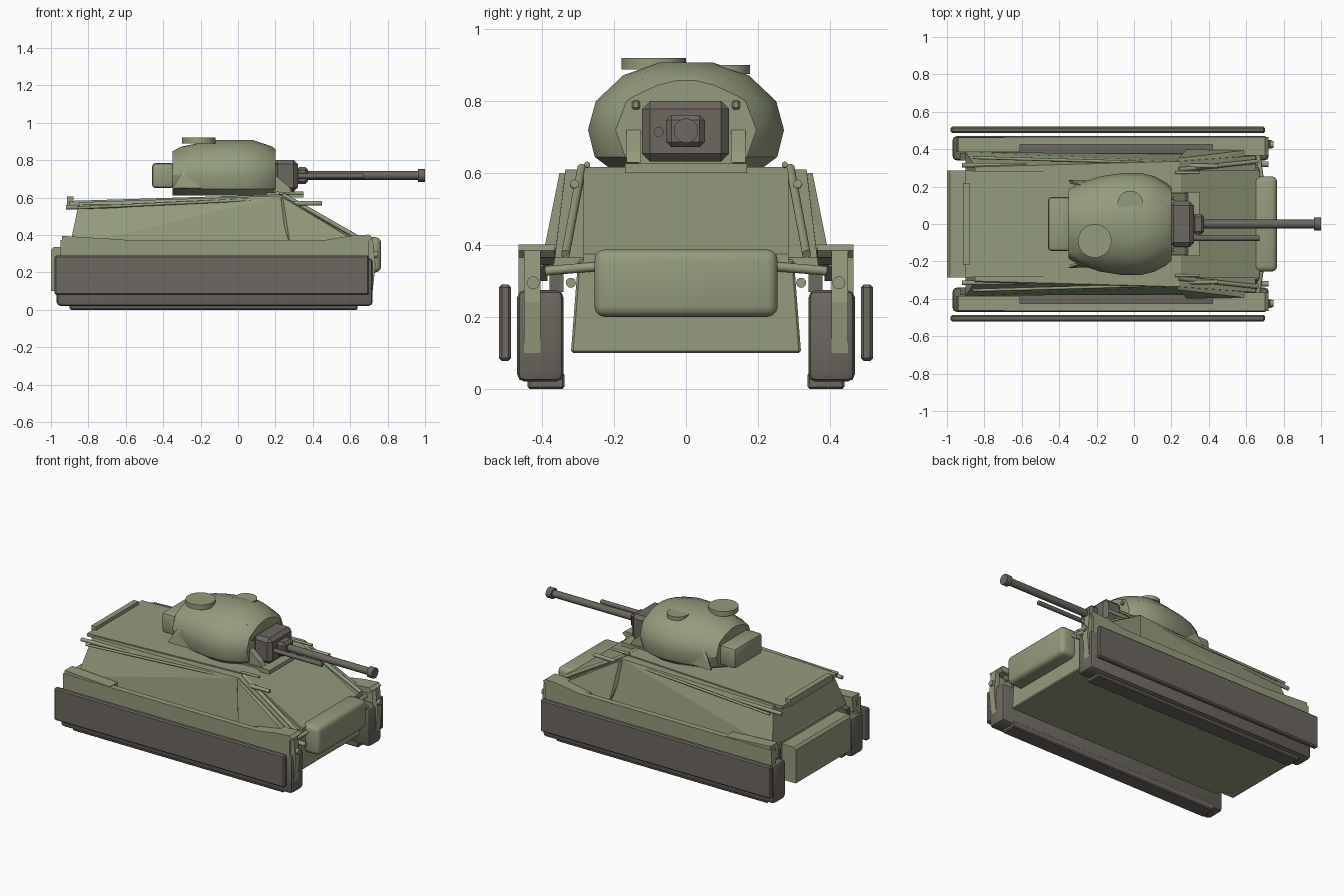
import bpy, bmesh, math
from mathutils import Vector

if "Cube" in bpy.data.objects:
    bpy.data.objects.remove(bpy.data.objects["Cube"])


def mat(name, rgb):
    m = bpy.data.materials.new(name)
    m.diffuse_color = (*rgb, 1)
    m.use_nodes = True
    m.node_tree.nodes["Principled BSDF"].inputs["Base Color"].default_value = m.diffuse_color
    return m


GREEN = mat("olive_green", (0.296, 0.332, 0.205))
BROWN = mat("track_brown", (0.150, 0.135, 0.115))


def finish(name, bm, material, smooth=False):
    bmesh.ops.recalc_face_normals(bm, faces=bm.faces)
    me = bpy.data.meshes.new(name)
    bm.to_mesh(me)
    bm.free()
    me.materials.append(material)
    ob = bpy.data.objects.new(name, me)
    bpy.context.collection.objects.link(ob)
    if smooth:
        bpy.ops.object.select_all(action='DESELECT')
        ob.select_set(True)
        bpy.context.view_layer.objects.active = ob
        bpy.ops.object.shade_smooth_by_angle(angle=math.radians(35))
    return ob


def solid(name, pts, material=GREEN, bevel=0, segs=1):
    """Convex solid around a few corner points."""
    bm = bmesh.new()
    for p in pts:
        bm.verts.new(p)
    r = bmesh.ops.convex_hull(bm, input=bm.verts)
    junk = [g for g in r["geom_interior"] + r["geom_unused"] if isinstance(g, bmesh.types.BMVert)]
    bmesh.ops.delete(bm, geom=list(set(junk)), context='VERTS')
    bmesh.ops.dissolve_limit(bm, angle_limit=0.02, verts=bm.verts, edges=bm.edges)
    if bevel:
        bmesh.ops.bevel(bm, geom=bm.edges[:], offset=bevel, segments=segs,
                        profile=0.5, affect='EDGES')
    return finish(name, bm, material, segs > 1)


def box(name, x, y, z, material=GREEN, bevel=0, segs=1):
    return solid(name, [(a, b, c) for a in x for b in y for c in z], material, bevel, segs)


def sym(pts):
    return [(x, s * y, z) for x, y, z in pts for s in (-1, 1)]


def prism(name, profile, y, material=GREEN):
    """XZ profile stretched between two y values."""
    return solid(name, [(x, b, z) for x, z in profile for b in y], material)


def rod(name, a, b, r, material=GREEN, n=16):
    a, b = Vector(a), Vector(b)
    bm = bmesh.new()
    bmesh.ops.create_cone(bm, cap_ends=True, segments=n, radius1=r, radius2=r,
                          depth=(b - a).length)
    bm.transform((b - a).to_track_quat('Z', 'Y').to_matrix().to_4x4())
    bmesh.ops.translate(bm, verts=bm.verts, vec=(a + b) / 2)
    return finish(name, bm, material, True)


# Hull: lower tub, sloped upper body, rear box, rounded nose
solid("lower_hull", sym([(-0.90, 0.32, 0.10), (0.67, 0.32, 0.10), (-0.90, 0.30, 0.36),
                         (0.67, 0.30, 0.36)]), bevel=0.006)
solid("upper_hull", sym([(-0.85, 0.305, 0.575), (0.24, 0.335, 0.61), (-0.90, 0.385, 0.34),
                         (0.65, 0.37, 0.335), (0.65, 0.365, 0.365)]))
prism("glacis_plate", [(0.23, 0.617), (0.25, 0.617), (0.67, 0.375), (0.67, 0.33), (0.30, 0.33),
                       (0.23, 0.5)], (-0.285, 0.285))
prism("rear_box", [(-1.0, 0.10), (-1.0, 0.32), (-0.985, 0.335), (-0.88, 0.335), (-0.88, 0.10)],
      (-0.285, 0.285))
box("nose_box", (0.63, 0.765), (-0.255, 0.255), (0.20, 0.388), GREEN, 0.03, 3)
box("rear_deck_bar", (-0.915, -0.88), (-0.22, 0.22), (0.56, 0.605))
solid("deck_plate", sym([(-0.90, 0.285, 0.56), (-0.90, 0.285, 0.582), (0.24, 0.275, 0.595),
                         (0.24, 0.275, 0.617)]))
box("turret_apron", (0.15, 0.35), (-0.17, 0.17), (0.60, 0.627))

for s, side in ((-1, "right"), (1, "left")):
    def yy(a, b):
        return (s * a, s * b)

    # Running gear
    box(side + "_track", (-0.97, 0.72), yy(0.34, 0.47), (0.02, 0.275), BROWN, 0.022, 2)
    box(side + "_track_sole", (-0.90, 0.64), yy(0.338, 0.44), (0.0, 0.045), BROWN, 0.006)
    box(side + "_skirt", (-0.98, 0.70), yy(0.486, 0.52), (0.078, 0.29), BROWN, 0.008)
    # Fenders: long side plate, raised ends, small tail and lamp
    box(side + "_fender_side", (-0.95, 0.70), yy(0.425, 0.465), (0.22, 0.372))
    prism(side + "_rear_fender", [(-0.95, 0.30), (-0.94, 0.395), (-0.61, 0.375), (-0.61, 0.34),
                                  (-0.92, 0.34)], yy(0.385, 0.463))
    prism(side + "_front_fender", [(0.42, 0.365), (0.60, 0.395), (0.70, 0.402), (0.72, 0.385),
                                   (0.70, 0.365), (0.42, 0.345)], yy(0.365, 0.465))
    prism(side + "_fender_tip", [(0.69, 0.39), (0.72, 0.385), (0.735, 0.24), (0.72, 0.10),
                                 (0.705, 0.10)], yy(0.405, 0.45))
    box(side + "_inner_guard", (-0.93, 0.62), yy(0.34, 0.38), (0.27, 0.33), BROWN)
    rod(side + "_lamp", (0.70, s * 0.425, 0.295), (0.745, s * 0.425, 0.295), 0.018)
    rod(side + "_tow_eye", (0.66, s * 0.32, 0.295), (0.72, s * 0.32, 0.295), 0.014)
    rod(side + "_front_bar", (0.68, s * 0.25, 0.34), (0.66, s * 0.39, 0.328), 0.013)
    # Rails and side stiffeners
    rod(side + "_long_rail", (-0.92, s * 0.315, 0.548), (0.45, s * 0.31, 0.57), 0.012)
    rod(side + "_outer_rail", (-0.86, s * 0.355, 0.545), (0.22, s * 0.325, 0.595), 0.008)
    rod(side + "_front_rail", (0.22, s * 0.275, 0.622), (0.35, s * 0.275, 0.624), 0.008)
    rod(side + "_glacis_rail", (0.24, s * 0.29, 0.615), (0.66, s * 0.335, 0.375), 0.012)
    solid(side + "_front_wing", [(0.20, s * 0.30, 0.60), (0.24, s * 0.352, 0.60),
                                 (0.28, s * 0.358, 0.57), (0.28, s * 0.398, 0.34),
                                 (0.28, s * 0.30, 0.36), (0.60, s * 0.395, 0.385),
                                 (0.60, s * 0.33, 0.385), (0.26, s * 0.29, 0.60)])
    # Turret side fins, mantlet cheeks and lifting lugs
    solid(side + "_turret_fin", [(-0.35, s * 0.235, 0.65), (-0.34, s * 0.215, 0.65),
                                 (-0.20, s * 0.20, 0.64), (-0.16, s * 0.23, 0.65),
                                 (-0.26, s * 0.20, 0.80), (-0.24, s * 0.215, 0.78)])
    prism(side + "_mantlet_cheek", [(0.18, 0.63), (0.29, 0.63), (0.27, 0.66), (0.20, 0.72),
                                    (0.18, 0.72)], yy(0.125, 0.165))
    box(side + "_lifting_lug", (0.15, 0.215), yy(0.128, 0.15), (0.777, 0.802), GREEN, 0.005)

# Turret shell: stacked ovals, cut flat at the front and back
bm = bmesh.new()
N = 24
rings = []
for k, z in ((0.76, 0.61), (0.93, 0.645), (1.0, 0.72), (0.92, 0.80), (0.64, 0.872), (0.28, 0.907)):
    ring = []
    for i in range(N):
        t = 2 * math.pi * (i + 0.5) / N
        rx = 0.29 if math.cos(t) > 0 else 0.48
        ring.append(bm.verts.new((k * rx * math.cos(t), 0.275 * k * math.sin(t), z)))
    rings.append(ring)
for a, b in zip(rings, rings[1:]):
    for i in range(N):
        j = (i + 1) % N
        bm.faces.new((a[i], a[j], b[j], b[i]))
bm.faces.new(rings[0])
bm.faces.new(rings[-1])
for x, nx in ((0.2, 1), (-0.35, -1)):
    bmesh.ops.bisect_plane(bm, geom=bm.verts[:] + bm.edges[:] + bm.faces[:], plane_co=(x, 0, 0),
                           plane_no=(nx, 0, 0), clear_outer=True)
    bmesh.ops.holes_fill(bm, edges=[e for e in bm.edges if e.is_boundary], sides=0)
finish("turret", bm, GREEN, True)

# Turret fittings
box("turret_bustle", (-0.46, -0.34), (-0.145, 0.145), (0.65, 0.785), GREEN, 0.02, 2)
rod("commander_hatch", (-0.21, -0.09, 0.888), (-0.21, -0.09, 0.92), 0.09, GREEN, 24)
rod("loader_hatch", (-0.02, 0.11, 0.875), (-0.02, 0.11, 0.90), 0.068, GREEN, 24)
box("turret_visor", (0.08, 0.155), (-0.125, 0.125), (0.842, 0.862), GREEN, 0.004)

# Gun
box("gun_mantlet", (0.19, 0.32), (-0.122, 0.12), (0.632, 0.80), BROWN, 0.022)
box("gun_collar", (0.31, 0.375), (-0.055, 0.053), (0.672, 0.762), BROWN, 0.015)
rod("gun_barrel", (0.36, 0, 0.718), (0.97, 0, 0.718), 0.023, BROWN, 20)
rod("gun_muzzle", (0.962, 0, 0.718), (1.0, 0, 0.718), 0.034, BROWN, 20)
rod("machine_gun", (0.31, -0.076, 0.715), (0.67, -0.076, 0.715), 0.014, BROWN, 12)
